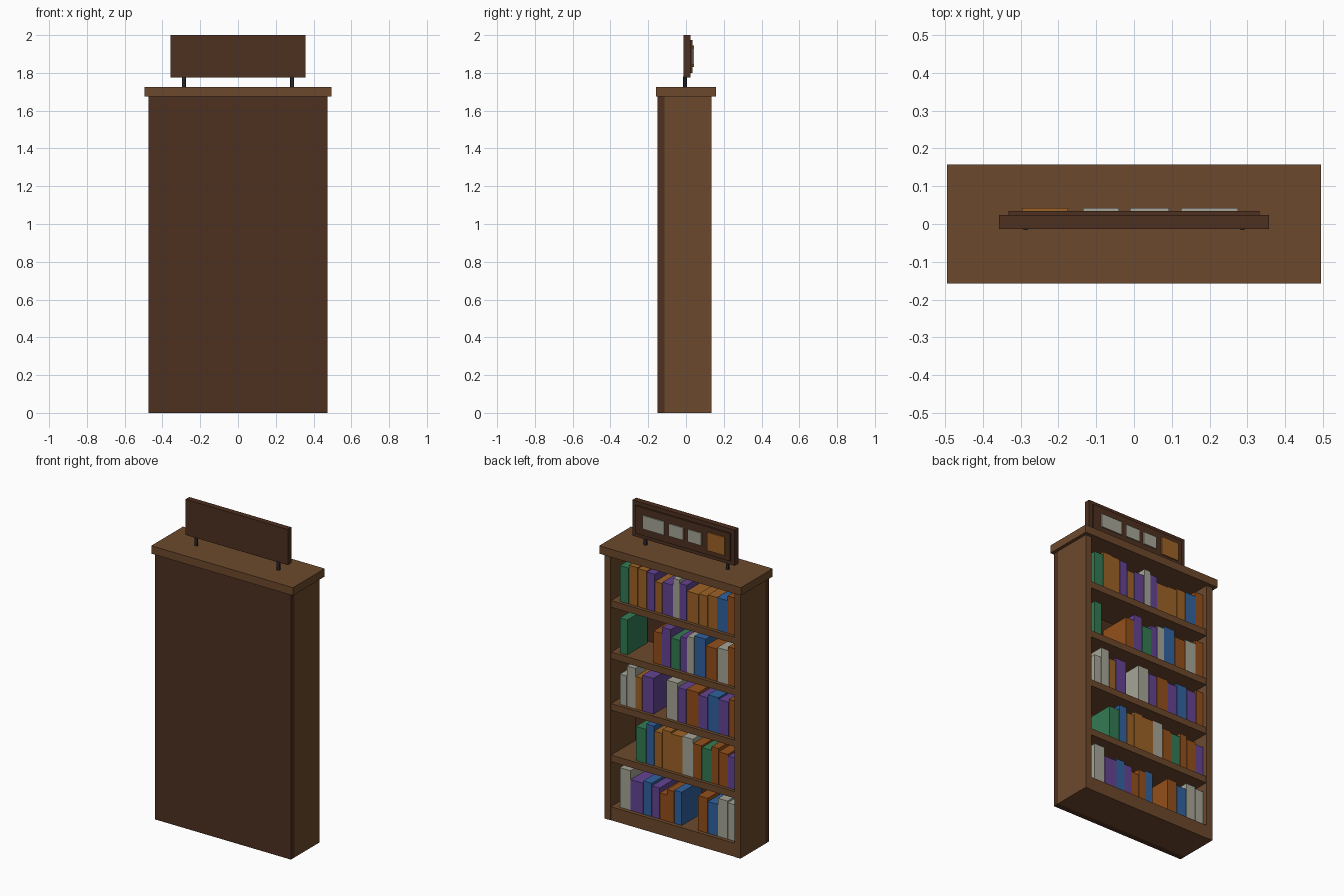
import bpy

if "Cube" in bpy.data.objects:
    bpy.data.objects.remove(bpy.data.objects["Cube"])

def material(name, rgb):
    """Material from an 0-255 display colour."""
    m = bpy.data.materials.new(name)
    m.diffuse_color = [(c / 255) ** 2.2 for c in rgb] + [1]
    m.use_nodes = True
    m.node_tree.nodes["Principled BSDF"].inputs["Base Color"].default_value = m.diffuse_color
    return m

WOOD = material("wood", (108, 74, 48))
DARK = material("dark_wood", (78, 51, 36))
METAL = material("dark_metal", (45, 45, 48))
COLOURS = {
    "g": material("green", (54, 122, 84)),
    "o": material("orange", (156, 98, 42)),
    "r": material("rust", (146, 80, 32)),
    "p": material("purple", (100, 70, 146)),
    "b": material("blue", (52, 98, 158)),
    "w": material("pale_grey", (164, 164, 150)),
}

def box(name, x, y, z, mat):
    """Box from (min, max) ranges on each axis."""
    bpy.ops.mesh.primitive_cube_add(size=1, location=[sum(r) / 2 for r in (x, y, z)])
    o = bpy.context.object
    o.name = name
    o.scale = [r[1] - r[0] for r in (x, y, z)]
    bpy.ops.object.transform_apply(location=False, rotation=False, scale=True)
    o.data.materials.append(mat)
    return o

# Carcass: back panel, sides, plinth, shelves and top slab
box("back_panel", (-.475, .475), (-.15, -.113), (0, 1.675), DARK)
for side, s in (("left", -1), ("right", 1)):
    box(side + "_side", sorted((s * .432, s * .475)), (-.113, .135), (0, 1.675), WOOD)
box("plinth", (-.432, .432), (-.113, .133), (0, .085), WOOD)
SHELVES = [.085, .41, .735, 1.06, 1.385]
for z in SHELVES[1:]:
    box("shelf", (-.432, .432), (-.113, .13), (z - .042, z), WOOD)
box("top_slab", (-.495, .495), (-.158, .158), (1.675, 1.725), WOOD)

# Books: (colour, width, height) in millimetres from +x to -x; "_" leaves a gap
ROWS = [
    "w75,250 p86,195 b60,210 p54,195 r50,165 r50,200 b52,210 _110,0 r68,220 b70,200 w66,240 w60,230",
    "_112,0 g74,215 b56,250 o56,220 o62,245 o80,235 w74,240 r62,215 g68,205 r50,230 r66,210 p58,200",
    "w50,190 w62,255 o48,205 p80,225 _92,0 w80,240 p60,215 r86,220 p66,205 b76,225 p72,215 r54,235",
    "g54,220 _180,0 r62,200 p60,240 g66,190 p48,215 w50,230 b80,245 r80,205 w76,215 r58,240",
    "g64,225 o62,245 o62,240 p56,235 o52,190 p74,200 w46,245 p50,225 o82,190 o64,195 o64,205 b72,205 r62,235",
]
for row, z in zip(ROWS, SHELVES):
    items = [(t[0], *map(int, t[1:].split(","))) for t in row.split()]
    fit = .815 / sum(i[1] for i in items)      # fill the shelf from x=.387 to x=-.428
    x = .387
    for colour, w, h in items:
        w *= fit
        if colour != "_":
            box("book", (x - w + .001, x - .001), (-.095, .109), (z, z + h / 1000), COLOURS[colour])
        x -= w

# Sign on two posts, with raised panel and blank plates
for x in (-.287, .287):
    bpy.ops.mesh.primitive_cylinder_add(vertices=12, radius=.0105, depth=.06, location=(x, -.006, 1.75))
    post = bpy.context.object
    post.name = "sign_post"
    post.data.materials.append(METAL)
    bpy.ops.object.shade_smooth_by_angle()
box("sign_board", (-.357, .357), (-.013, .024), (1.775, 2), DARK)
box("sign_panel", (-.332, .332), (.024, .035), (1.8, 1.975), DARK)
for x0, x1, h, c in ((-.297, -.175, .115, "o"), (-.135, -.04, .078, "w"),
                     (-.01, .092, .078, "w"), (.125, .275, .085, "w")):
    box("sign_plate", (x0, x1), (.035, .042), (1.888 - h / 2, 1.888 + h / 2), COLOURS[c])
